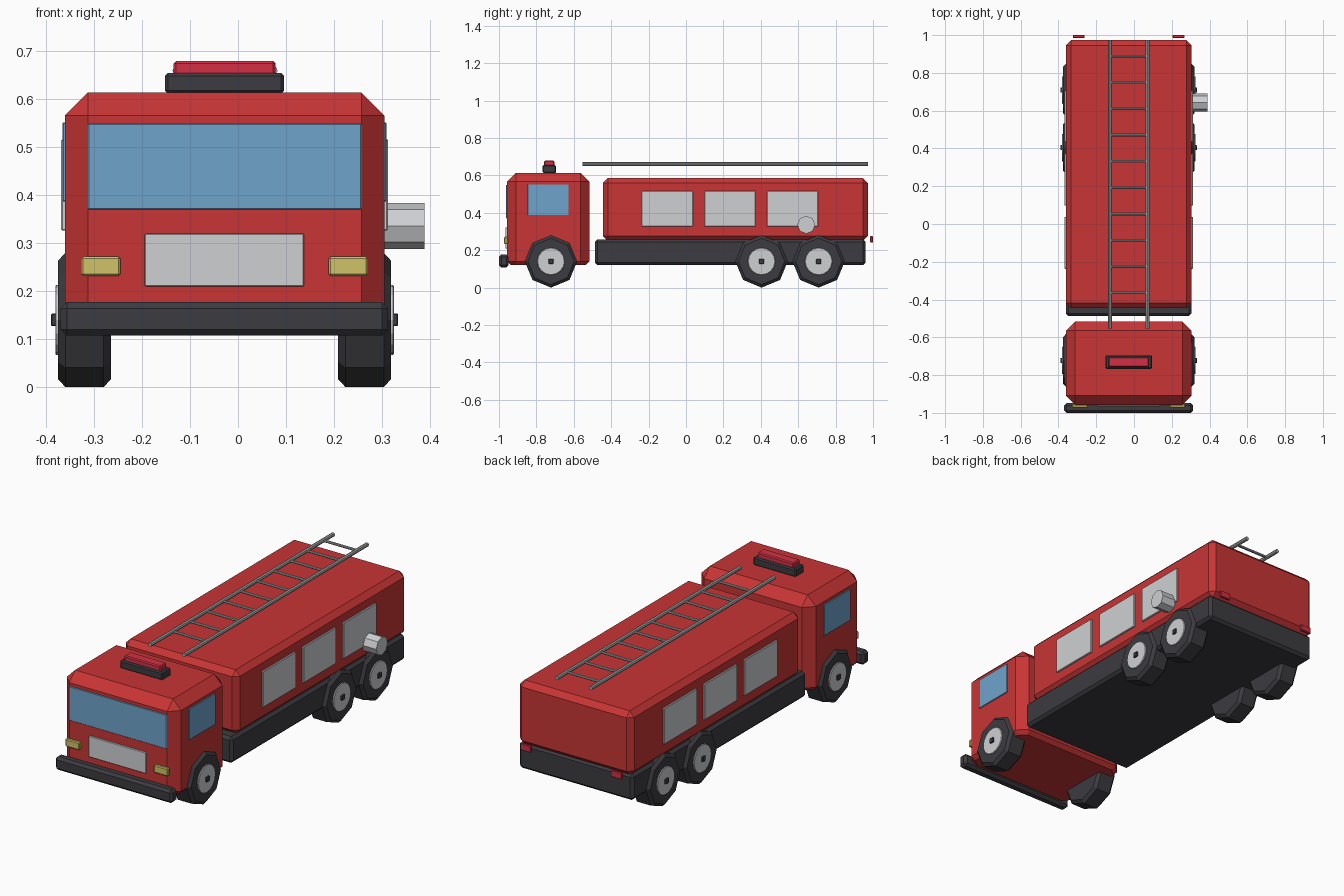
import bpy
import bmesh
from math import pi
from mathutils import Matrix, Vector

if "Cube" in bpy.data.objects:
    bpy.data.objects.remove(bpy.data.objects["Cube"], do_unlink=True)

MID = -0.028  # x of the truck's centre plane


def material(name, r, g, b):
    m = bpy.data.materials.new(name)
    m.use_nodes = True
    m.diffuse_color = (r, g, b, 1)
    bsdf = next(n for n in m.node_tree.nodes if n.type == "BSDF_PRINCIPLED")
    bsdf.inputs["Base Color"].default_value = (r, g, b, 1)
    return m


red = material("red paint", 0.58, 0.035, 0.035)
dark = material("dark rubber", 0.045, 0.045, 0.052)
silver = material("light silver", 0.62, 0.63, 0.65)
steel = material("ladder steel", 0.38, 0.38, 0.38)
glass = material("blue glass", 0.16, 0.37, 0.6)
yellow = material("headlight yellow", 0.62, 0.55, 0.14)
signal = material("signal red", 0.65, 0.03, 0.06)


def finish(bm, name, mat):
    bmesh.ops.recalc_face_normals(bm, faces=bm.faces[:])
    mesh = bpy.data.meshes.new(name)
    bm.to_mesh(mesh)
    bm.free()
    mesh.materials.append(mat)
    ob = bpy.data.objects.new(name, mesh)
    bpy.context.scene.collection.objects.link(ob)
    return ob


def chamfer(bm, edges, width):
    bmesh.ops.bevel(bm, geom=edges, offset=width, segments=1,
                    affect="EDGES", clamp_overlap=True)


def box(name, mat, x, y, z, bevel=0.0, base_bevel=None):
    """Box from (low, high) ranges, with an optional separate lower chamfer."""
    bm = bmesh.new()
    bmesh.ops.create_cube(bm, size=1)
    for v in bm.verts:
        v.co = Vector([r[0] if c < 0 else r[1] for c, r in zip(v.co, (x, y, z))])

    def at_base(e):
        return all(v.co.z < z[0] + 0.001 for v in e.verts)

    if base_bevel is not None:
        chamfer(bm, [e for e in bm.edges if not at_base(e)], bevel)
        chamfer(bm, [e for e in bm.edges if at_base(e)], base_bevel)
    elif bevel:
        chamfer(bm, bm.edges[:], bevel)
    return finish(bm, name, mat)


def rod(name, mat, centre, radius, length, axis, sides=8, bevel=0.0):
    bm = bmesh.new()
    bmesh.ops.create_cone(bm, cap_ends=True, segments=sides, radius1=radius,
                          radius2=radius, depth=length)
    if bevel:
        chamfer(bm, [e for e in bm.edges
                     if abs(e.verts[0].co.z - e.verts[1].co.z) < 0.001], bevel)
    turn = Matrix.Rotation(pi / 2, 4, "Y" if axis == "X" else "X")
    bm.transform(Matrix.Translation(centre) @ turn)
    return finish(bm, name, mat)


def span(side, inner, outer):
    """Sideways range between two distances from the centre plane."""
    return sorted((MID + side * inner, MID + side * outer))


# Main bodies
WIDE = (MID - 0.333, MID + 0.333)
box("cab", red, WIDE, (-0.957, -0.517), (0.12, 0.614), 0.048, 0.02)
box("rear_body", red, WIDE, (-0.445, 0.973), (0.25, 0.586), 0.027)
box("chassis", dark, WIDE, (-0.487, 0.96), (0.12, 0.258), 0.014)
box("front_bumper", dark, (-0.37, 0.313), (-1.0, -0.948), (0.107, 0.177), 0.013)

# Cab front
box("windshield", glass, (-0.313, 0.257), (-0.962, -0.953), (0.37, 0.549), 0.002)
box("grille", silver, (-0.195, 0.138), (-0.966, -0.953), (0.21, 0.32), 0.002)

# Parts on both sides
for label, s in (("left", 1), ("right", -1)):
    box(label + "_cab_window", glass, span(s, 0.33, 0.338),
        (-0.847, -0.627), (0.387, 0.552), 0.002)
    for i in range(3):
        start = -0.237 + i * 0.335
        box(f"{label}_locker_{i + 1}", silver, span(s, 0.33, 0.341),
            (start, start + 0.274), (0.326, 0.517), 0.003)
    box(label + "_headlight", yellow, span(s, 0.217, 0.299),
        (-0.972, -0.953), (0.232, 0.272), 0.004)
    box(label + "_tail_light", signal, span(s, 0.233, 0.296),
        (0.985, 1.0), (0.24, 0.275), 0.003)
    # Wheels with hubs and axle caps
    for place, y in (("front", -0.722), ("middle", 0.404), ("rear", 0.709)):
        name = f"{label}_{place}_"
        rod(name + "tyre", dark, (MID + s * 0.292, y, 0.14), 0.14, 0.11, "X",
            8, 0.015)
        rod(name + "hub", silver, (MID + s * 0.345, y, 0.14), 0.073, 0.016, "X",
            16, 0.002)
        box(name + "axle_cap", dark, span(s, 0.34, 0.362),
            (y - 0.013, y + 0.013), (0.127, 0.153), 0.002)

# Water outlet on the left side
rod("left_outlet", silver, (0.342, 0.643, 0.336), 0.048, 0.094, "X")

# Roof beacon
box("beacon_base", dark, (-0.152, 0.096), (-0.767, -0.695), (0.612, 0.655), 0.006)
box("beacon_lens", signal, (-0.134, 0.078), (-0.758, -0.704), (0.65, 0.68), 0.005)

# Ladder
for label, x in (("left", 0.072), ("right", -0.126)):
    rod(label + "_ladder_rail", steel, (x, 0.21, 0.66), 0.0105, 1.526, "Y")
for i in range(10):
    rod(f"ladder_rung_{i + 1}", steel, (-0.027, 0.889 - i * 0.1393, 0.66),
        0.007, 0.198, "X")
